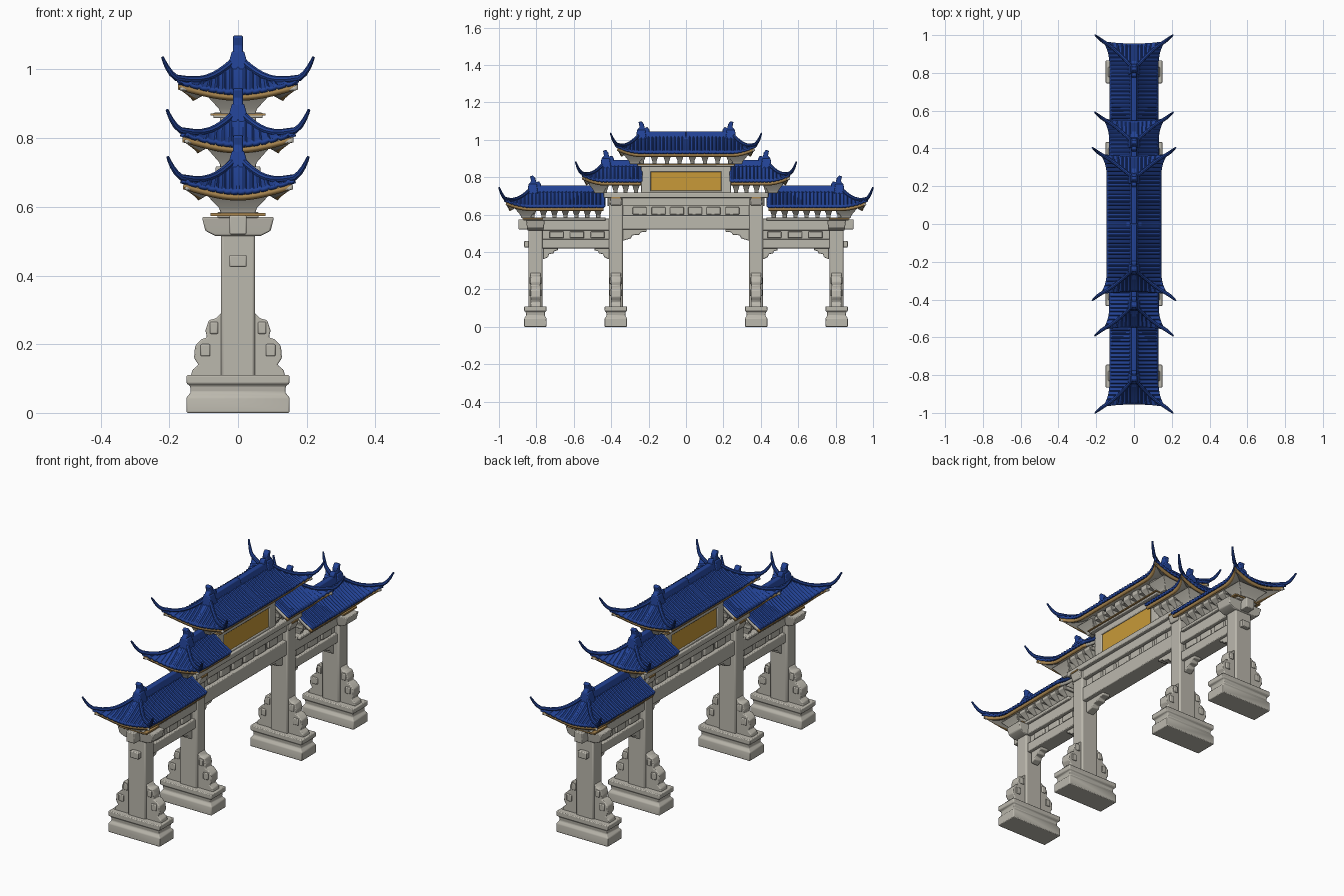
import bpy, bmesh, math

old = bpy.data.objects.get("Cube")
if old:
    bpy.data.objects.remove(old, do_unlink=True)


def material(name, rgb):
    m = bpy.data.materials.new(name)
    m.use_nodes = True
    m.diffuse_color = (*rgb, 1)
    m.node_tree.nodes["Principled BSDF"].inputs["Base Color"].default_value = (*rgb, 1)
    return m


STONE = material("pale stone", (0.50, 0.48, 0.42))
BLUE = material("blue glaze", (0.016, 0.055, 0.30))
GOLD = material("gold panel", (0.58, 0.32, 0.04))
TRIM = material("ochre trim", (0.40, 0.24, 0.08))
parts = []


def finish(bm, name, mats, mirror="", bevel=0, thick=0):
    """Turn a bmesh into an object, with optional bevel, mirror and thickness."""
    me = bpy.data.meshes.new(name)
    bm.to_mesh(me)
    bm.free()
    for m in mats:
        me.materials.append(m)
    ob = bpy.data.objects.new(name, me)
    bpy.context.collection.objects.link(ob)
    add_modifiers(ob, mirror, bevel, thick)
    return ob


def add_modifiers(ob, mirror="", bevel=0, thick=0):
    if bevel:
        b = ob.modifiers.new("Bevel", "BEVEL")
        b.width, b.segments = bevel, 2
    if mirror:
        m = ob.modifiers.new("Mirror", "MIRROR")
        m.use_axis = ("x" in mirror, "y" in mirror, False)
    if thick:
        s = ob.modifiers.new("Solidify", "SOLIDIFY")
        s.thickness, s.offset = thick, -1
    parts.append(ob)


def stacks(name, items, mat=STONE, mirror="y", bevel=0.004):
    """Rectangular stacks: each item is (x, y, [(half x, half y, z), ...])."""
    bm = bmesh.new()
    for cx, cy, levels in items:
        rings = [[bm.verts.new((cx + sx * hx, cy + sy * hy, z))
                  for sx, sy in ((-1, -1), (1, -1), (1, 1), (-1, 1))]
                 for hx, hy, z in levels]
        bm.faces.new(rings[0][::-1])
        bm.faces.new(rings[-1])
        for lo, hi in zip(rings, rings[1:]):
            for i in range(4):
                j = (i + 1) % 4
                bm.faces.new((lo[i], lo[j], hi[j], hi[i]))
    return finish(bm, name, [mat], mirror, bevel)


def box(hx, y0, y1, z0, z1, x=0):
    return (x, (y0 + y1) / 2, [(hx, (y1 - y0) / 2, z0), (hx, (y1 - y0) / 2, z1)])


def plate(name, outline, axis, centre, half, mat=STONE, mirror="y", bevel=0.004):
    """Extrude an outline along x (outline is y, z) or along y (outline is x, z)."""
    bm = bmesh.new()
    rings = [[bm.verts.new((centre + s * half, a, z) if axis == "x" else (a, centre + s * half, z))
              for a, z in outline] for s in (-1, 1)]
    bm.faces.new(rings[0])
    bm.faces.new(rings[1][::-1])
    n = len(outline)
    for i in range(n):
        j = (i + 1) % n
        bm.faces.new((rings[0][i], rings[1][i], rings[1][j], rings[0][j]))
    bmesh.ops.recalc_face_normals(bm, faces=bm.faces)
    return finish(bm, name, [mat], mirror, bevel)


# Posts on moulded plinths with carved buttress stones
OUTER, INNER = 0.805, 0.375
for tag, y, top in (("outer", OUTER, 0.57), ("inner", INNER, 0.70)):
    stacks(tag + "_plinth", [(0, y, [(0.15, 0.06, 0), (0.15, 0.06, 0.045), (0.137, 0.05, 0.06),
                                     (0.14, 0.052, 0.08), (0.15, 0.06, 0.085), (0.15, 0.06, 0.11)])])
    stacks(tag + "_post", [box(0.05, y - 0.037, y + 0.037, 0.1, top)], bevel=0.008)
    half = [(0.138, 0.105), (0.133, 0.125), (0.115, 0.14), (0.128, 0.16), (0.125, 0.195),
            (0.105, 0.215), (0.09, 0.22), (0.095, 0.24), (0.085, 0.27), (0.065, 0.275), (0.05, 0.29)]
    plate(tag + "_buttress", half + [(-x, z) for x, z in reversed(half)], "y", y, 0.027)
    stacks(tag + "_buttress_scroll", [box(0.014, y - 0.033, y + 0.033, 0.165, 0.2, 0.095),
                                      box(0.012, y - 0.033, y + 0.033, 0.23, 0.265, 0.07)], mirror="xy")

# Lintels, infill panels and beam ends of the side and middle bays
stacks("side_lintels", [box(0.04, 0.40, 0.78, 0.42, 0.47), box(0.045, 0.40, 0.78, 0.515, 0.58),
                        box(0.025, 0.78, 0.865, 0.425, 0.46), box(0.025, 0.78, 0.895, 0.52, 0.575)])
stacks("side_panel", [box(0.022, 0.40, 0.78, 0.46, 0.52)])
stacks("side_studs", [box(0.034, y, y + 0.075, 0.475, 0.51) for y in (0.435, 0.545, 0.655)])
stacks("middle_lintels", [box(0.045, -0.36, 0.36, 0.52, 0.595), box(0.045, -0.42, 0.42, 0.645, 0.695)], mirror="")
stacks("middle_panel", [box(0.022, -0.36, 0.36, 0.59, 0.65)], mirror="")
stacks("middle_studs", [box(0.034, y, y + 0.075, 0.60, 0.64) for y in (0.01, 0.11, 0.21)])
stacks("middle_cornice", [box(0.065, -0.44, 0.44, 0.69, 0.718)], mirror="")
stacks("post_caps", [(0, OUTER, [(0.065, 0.042, 0.515), (0.095, 0.045, 0.53), (0.105, 0.05, 0.57)]),
                     (0, INNER, [(0.058, 0.03, 0.65), (0.07, 0.032, 0.69)]),
                     box(0.06, 0.43, 0.87, 0.568, 0.585)])
stacks("cap_trim", [box(0.08, 0.765, 0.875, 0.574, 0.582), box(0.072, INNER - 0.025, INNER + 0.025, 0.687, 0.695)],
       TRIM, bevel=0)


# Stepped corbels in the openings
def corbel(name, y, z, length, sign):
    steps = [(0, 0), (1, 0), (1, -0.25), (0.75, -0.3), (0.7, -0.5), (0.4, -0.55), (0.35, -0.8), (0, -1)]
    plate(name, [(y + sign * a * length, z + b * 0.065) for a, b in steps], "x", 0, 0.022)


corbel("side_outer_corbel", 0.765, 0.425, 0.08, -1)
corbel("side_inner_corbel", 0.41, 0.425, 0.08, 1)
corbel("middle_corbel", 0.34, 0.525, 0.13, -1)

# Central block with a framed gold panel on both faces
stacks("name_block", [box(0.04, -0.24, 0.24, 0.71, 0.87)], mirror="")
stacks("panel_frame", [box(0.052, -0.24, 0.24, 0.71, 0.728), box(0.052, -0.24, 0.24, 0.828, 0.865),
                       box(0.052, 0.188, 0.24, 0.71, 0.865), box(0.052, -0.24, -0.188, 0.71, 0.865)], mirror="")
stacks("gold_panel", [box(0.004, -0.19, 0.19, 0.726, 0.83, 0.042)], GOLD, "x", 0)
stacks("block_cornice", [box(0.072, -0.26, 0.26, 0.858, 0.874)], mirror="")
stacks("block_trim", [box(0.08, -0.262, 0.262, 0.866, 0.872)], TRIM, "", 0)


# Roofs, each shaped as one quadrant and mirrored
def build_roof(tag, y_in, ridge_y, end_y, z0, width, base_z):
    rise, pitch, rows = 0.098, 0.02, 9

    def surface(x, y, w, end, drop=0, rib=0):
        v = max(0, (y - ridge_y) / (end - ridge_y))
        t = 1 - max(x / w, v)
        a = x / w * v
        z = z0 - drop + rise * (0.75 * t + 0.25 * t ** 3) + 0.035 * a * a + rib
        return (x + 0.035 * a ** 3, y + 0.012 * a ** 3, z)

    def shell(name, mats, w, end, drop, ribbed, thick):
        bm = bmesh.new()

        def strip(columns, place, limit):
            prev = None
            for c in columns:
                lift = 0.006 * max(0, math.cos(math.tau * c / pitch)) if ribbed else 0
                cur = [bm.verts.new(surface(*place(c, limit(c) * i / rows), w, end, drop, lift))
                       for i in range(rows + 1)]
                if prev:
                    for i in range(rows):
                        f = bm.faces.new((prev[i], cur[i], cur[i + 1], prev[i + 1]))
                        f.material_index = 1 if len(mats) > 1 and i > 0 else 0
                prev = cur

        def spread(a, b):
            n = round((b - a) / (pitch / 4))
            return [a + (b - a) * i / n for i in range(n + 1)]

        span = end - ridge_y
        strip(spread(y_in, end), lambda y, t: (w * (1 - t), y), lambda y: min(1, (end - y) / span))
        strip(spread(0, w), lambda x, t: (x, end - span * t), lambda x: 1 - x / w)
        bmesh.ops.remove_doubles(bm, verts=bm.verts, dist=0.0003)
        bm.normal_update()
        for f in bm.faces:
            if f.normal.z < 0:
                f.normal_flip()
        finish(bm, name, mats, "xy", 0, thick)

    shell(tag + "_roof_tiles", [BLUE], width, end_y, 0, True, 0.012)
    shell(tag + "_roof_eave", [TRIM, STONE], width - 0.006, end_y - 0.006, 0.013, False, 0.016)

    # Hip ridges sweeping out into upturned horns
    path = []
    for i in range(9):
        k = i / 8
        x, y, z = surface(width * k, ridge_y + (end_y - ridge_y) * k, width, end_y)
        path.append((x, y, z + 0.006, 1.0))
    cx, cy, cz, _ = path[-1]
    for dx, dy, dz, r in ((0.014, 0.01, 0.012, 0.9), (0.026, 0.02, 0.03, 0.75),
                          (0.034, 0.026, 0.046, 0.6), (0.04, 0.032, 0.06, 0.45)):
        path.append((cx + dx, cy + dy, cz + dz, r))
    cu = bpy.data.curves.new(tag + "_roof_horn", "CURVE")
    cu.dimensions, cu.bevel_depth, cu.bevel_resolution, cu.use_fill_caps = "3D", 0.0095, 2, True
    sp = cu.splines.new("POLY")
    sp.points.add(len(path) - 1)
    for p, (x, y, z, r) in zip(sp.points, path):
        p.co, p.radius = (x, y, z, 1), r
    cu.materials.append(BLUE)
    horn = bpy.data.objects.new(tag + "_roof_horn", cu)
    bpy.context.collection.objects.link(horn)
    bpy.ops.object.select_all(action="DESELECT")
    horn.select_set(True)
    bpy.context.view_layer.objects.active = horn
    bpy.ops.object.convert(target="MESH")
    add_modifiers(bpy.context.view_layer.objects.active, "xy")

    # Main ridge and its finials
    top = z0 + rise
    stacks(tag + "_ridge", [(0, (y_in + ridge_y) / 2, [(0.024, (ridge_y - y_in) / 2, top - 0.025),
                                                       (0.013, (ridge_y - y_in) / 2, top + 0.012)])], BLUE)
    crest = [(0.02, -0.03), (0.022, 0.02), (0.008, 0.035), (0.014, 0.062), (-0.002, 0.067), (-0.016, 0.05),
             (-0.018, 0.03), (-0.034, 0.036), (-0.045, 0.02), (-0.045, -0.03)]
    plate(tag + "_finial", [(ridge_y + a, top + b) for a, b in crest], "x", 0, 0.014, BLUE)
    stacks(tag + "_finial_base", [(0, ridge_y, [(0.034, 0.03, top - 0.04), (0.018, 0.022, top + 0.02)])], BLUE)

    # Bracket sets carrying the eaves
    last = ridge_y + 0.03
    n = max(2, round((last - y_in) / 0.062))
    step = (last - y_in) / n
    sets = [(0, y_in + step * (i + 0.5), [(0.04, 0.011, base_z), (0.045, 0.011, base_z + 0.015),
                                          (0.08, 0.022, z0 - 0.018), (0.08, 0.022, z0 + 0.005)])
            for i in range(n)]
    stacks(tag + "_brackets", sets, bevel=0.002)
    stacks(tag + "_eave_beam", [box(0.07, y_in, last + 0.02, z0 - 0.022, z0 - 0.002),
                                (0, last + 0.005, [(0.05, 0.025, base_z), (0.055, 0.03, base_z + 0.015),
                                                   (0.09, 0.06, z0 - 0.012)])], bevel=0.002)


build_roof("top", 0, 0.24, 0.36, 0.935, 0.145, 0.87)
build_roof("middle", 0.24, 0.43, 0.547, 0.782, 0.132, 0.715)
build_roof("outer", 0.44, 0.82, 0.956, 0.645, 0.13, 0.582)

# Smooth shading with crisp edges
bpy.ops.object.select_all(action="DESELECT")
for ob in parts:
    ob.select_set(True)
bpy.context.view_layer.objects.active = parts[0]
bpy.ops.object.shade_smooth_by_angle(angle=math.radians(35))
